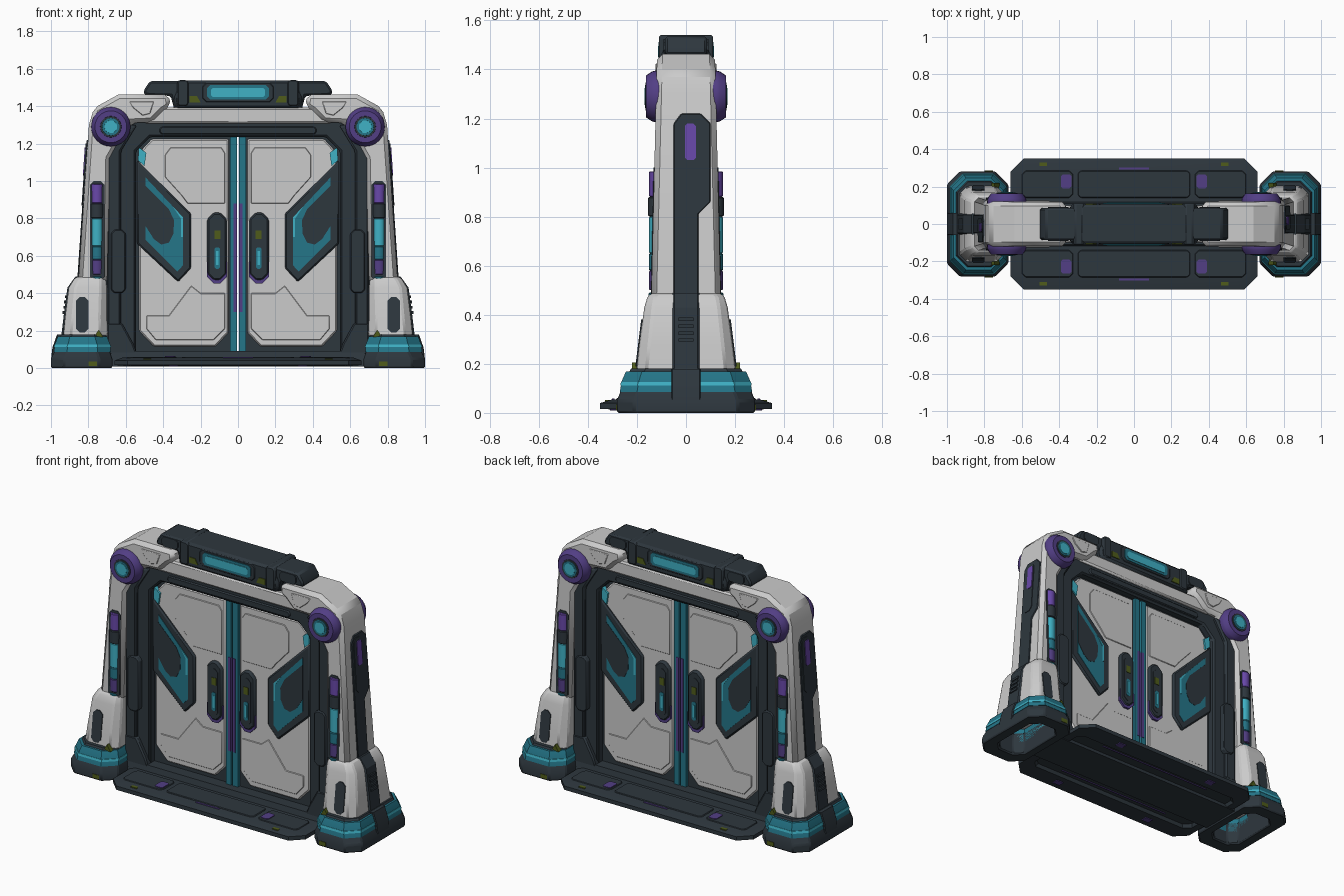
import bpy, bmesh, math
from mathutils import Vector

if "Cube" in bpy.data.objects:
    bpy.data.objects.remove(bpy.data.objects["Cube"])


def material(name, rgb):
    m = bpy.data.materials.new(name)
    m.diffuse_color = (*rgb, 1)
    m.use_nodes = True
    m.node_tree.nodes["Principled BSDF"].inputs["Base Color"].default_value = m.diffuse_color
    return m


WHITE = material("pale grey armour", (0.6, 0.6, 0.6))
DARK = material("dark slate", (0.027, 0.038, 0.048))
TEAL = material("teal", (0.018, 0.18, 0.25))
CYAN = material("bright cyan", (0.05, 0.44, 0.56))
PURPLE = material("purple", (0.085, 0.049, 0.235))
LILAC = material("bright violet", (0.14, 0.065, 0.4))
OLIVE = material("olive", (0.08, 0.108, 0.011))


def finish(name, bm, mat, mirror, bevel):
    bmesh.ops.recalc_face_normals(bm, faces=bm.faces)
    me = bpy.data.meshes.new(name)
    bm.to_mesh(me)
    bm.free()
    me.materials.append(mat)
    ob = bpy.data.objects.new(name, me)
    bpy.context.collection.objects.link(ob)
    bpy.ops.object.select_all(action='DESELECT')
    ob.select_set(True)
    bpy.context.view_layer.objects.active = ob
    bpy.ops.object.shade_smooth_by_angle(angle=math.radians(28))
    if bevel:
        b = ob.modifiers.new("Bevel", 'BEVEL')
        b.width, b.segments = bevel, 1
        b.limit_method = 'ANGLE'
    if mirror:
        m = ob.modifiers.new("Mirror", 'MIRROR')
        m.use_axis = ('X' in mirror, 'Y' in mirror, False)
        m.use_mirror_merge = False
    return ob


def skin(name, rings, mat, mirror='', bevel=0.0, closed=False):
    """Bridge equal rings of points, then cap both ends or close the loop."""
    bm = bmesh.new()
    vs = [[bm.verts.new(p) for p in r] for r in rings]
    n = len(vs[0])
    for a, b in zip(vs, vs[1:] + vs[:1] if closed else vs[1:]):
        for i in range(n):
            j = (i + 1) % n
            bm.faces.new((a[i], a[j], b[j], b[i]))
    if not closed:
        bm.faces.new(vs[0][::-1])
        bm.faces.new(vs[-1])
    return finish(name, bm, mat, mirror, bevel)


def prism(name, pts, d0, d1, mat, axis='Y', mirror='', bevel=0.0, warp=None):
    """Extrude a profile along an axis; warp may move each point."""
    def place(a, b, d):
        p = {'Y': (a, d, b), 'X': (d, a, b), 'Z': (a, b, d)}[axis]
        return warp(Vector(p)) if warp else p
    return skin(name, [[place(a, b, d) for a, b in pts] for d in (d0, d1)], mat, mirror, bevel)


def rect(x0, x1, z0, z1, c=0.0):
    if not c:
        return [(x0, z0), (x1, z0), (x1, z1), (x0, z1)]
    return [(x0 + c, z0), (x1 - c, z0), (x1, z0 + c), (x1, z1 - c),
            (x1 - c, z1), (x0 + c, z1), (x0, z1 - c), (x0, z0 + c)]


def both(name, pts, d, mat, mirror='X', bevel=0.0, warp=None):
    """Profile running right through from front to back."""
    return prism(name, pts, -d, d, mat, 'Y', mirror, bevel, warp)


def loft(name, secs, mat, mirror='X', bevel=0.0, closed=False):
    """Stack of chamfered rectangles: x0, x1, y half, z, chamfer."""
    return skin(name, [[(x, y, z) for x, y in rect(x0, x1, -h, h, c)]
                       for x0, x1, h, z, c in secs], mat, mirror, bevel, closed)


def circle(cx, cz, r, n=32):
    return [(cx + r * math.cos(2 * math.pi * i / n), cz + r * math.sin(2 * math.pi * i / n))
            for i in range(n)]


def sym(half):
    return half + [(-x, z) for x, z in reversed(half)]


# Feet: open-bottomed shoe, teal band with bright line, dark cap
def collar(name, secs, mat, bevel=0.0):
    z0, z1 = secs[0][3], secs[-1][3]
    loft(name, secs + [(.73, .93, .19, z1, .05), (.73, .93, .19, z0, .05)], mat, 'X', bevel, True)


collar("foot_shoe", [(.672, 1.0, .282, 0, .07), (.672, 1.0, .282, .05, .07),
                     (.685, .98, .266, .09, .07), (.70, .96, .24, .15, .06)], DARK, .008)
collar("foot_band", [(.680, .985, .27, .085, .07), (.685, .978, .262, .13, .07),
                     (.70, .964, .245, .168, .065)], TEAL)
collar("foot_line", [(.68, .984, .268, .112, .07), (.681, .981, .265, .126, .07)], CYAN)
collar("foot_cap", [(.70, .955, .235, .16, .06), (.71, .945, .225, .18, .06)], DARK)
loft("foot_outer_clasp", [(.93, 1.0, .06, .045, .005), (.93, .992, .06, .11, .005),
                          (.92, .968, .06, .178, .005)], DARK)
prism("foot_marker", [(.72, .165), (.77, .165), (.745, .205)], -.22, -.19, OLIVE, mirror='XY')
prism("foot_front_tab", rect(.755, .80, .01, .035), -.285, -.27, OLIVE, mirror='XY')

# Lower leg armour
loft("lower_leg", [(.695, .935, .203, .17, .04), (.70, .925, .192, .27, .04),
                   (.70, .905, .17, .43, .035), (.705, .88, .158, .47, .03),
                   (.705, .865, .146, .487, .03)], WHITE, bevel=.008)
loft("lower_leg_side_strip", [(.8, .945, .055, .17, .008), (.8, .932, .055, .28, .008),
                              (.8, .912, .055, .43, .008), (.8, .87, .055, .488, .008)], DARK)
for i in range(4):
    z = .29 + i * .028
    prism("side_vent_bar", rect(-.03, .03, z, z + .014), .88, .938 - i * .004, DARK, 'X', 'X')
prism("lower_leg_slot", rect(.80, .865, .19, .38, .02), -.006, .004, DARK, mirror='XY',
      warp=lambda p: Vector((p.x, p.y - .203 + max(0, p.z - .17) * .125, p.z)))


# Pillars and shoulders: one tapered white profile
def taper(p):
    return Vector((p.x, p.y * (.142 - .024 * (p.z - .46)), p.z))


both("pillar_shoulder", [(.855, .45), (.797, 1.3), (.77, 1.39), (.64, 1.462), (.37, 1.462),
                         (.36, 1.40), (.40, 1.375), (.46, 1.315), (.57, 1.31), (.64, 1.2),
                         (.685, 1.12), (.70, .45)], 1, WHITE, bevel=.022, warp=taper)
both("shoulder_plate", [(.45, 1.425), (.58, 1.425), (.56, 1.39), (.51, 1.35), (.47, 1.36)],
     1.045, WHITE, bevel=.003, warp=taper)

# Outer side panels, half-turn symmetric
for s in (1, -1):
    def lean(p, s=s):
        return Vector((s * (p.x + .855 - .068 * (p.z - .45)), s * p.y, p.z))
    prism("side_panel", [(-.05, .46), (.05, .46), (.05, .81), (.1, .86), (.1, 1.18), (.06, 1.22),
                         (-.02, 1.22), (-.05, 1.18)], -.03, .006, DARK, 'X', bevel=.004, warp=lean)
    prism("side_panel_raised", rect(-.03, .045, .87, 1.2, .02), 0, .01, DARK, 'X', warp=lean)
    prism("side_light", rect(-.005, .04, 1.03, 1.18, .01), 0, .014, LILAC, 'X', warp=lean)

# Light tubes on the pillars
prism("tube_channel", rect(.713, .792, .47, 1.0, .02), -.143, -.1, DARK, mirror='XY',
      warp=lambda p: Vector((p.x, p.y + .02 * (p.z - .47), p.z)))
for name, z0, z1, r, mat in (("tube_foot", .45, .49, .036, TEAL), ("tube_low", .5, .58, .034, PURPLE),
                             ("tube_mid", .58, .65, .034, TEAL), ("tube_glow", .65, .8, .034, CYAN),
                             ("tube_collar", .8, .88, .037, DARK), ("tube_top", .88, .985, .033, LILAC)):
    prism(name, circle(.754, -.117, r, 16), z0, z1, mat, 'Z', 'XY', .004)

# Round shoulder joints
for name, prof, mat in (("joint_hub", [(.105, .125), (.102, .138), (.085, .163)], PURPLE),
                        ("joint_ring", [(.06, .15), (.056, .166)], DARK),
                        ("joint_lens", [(.05, .15), (.046, .168)], TEAL),
                        ("joint_glow", [(.038, .15), (.034, .17)], CYAN)):
    skin(name, [[(x, -y, z) for x, z in circle(.68, 1.29, r)] for r, y in [(prof[0][0], .08)] + prof],
         mat, 'XY')

# Dark inner door frame
both("door_frame", sym([(.71, .04), (.71, 1.12), (.66, 1.22), (.57, 1.325)])
     + [(-.545, .04), (-.545, 1.16), (-.47, 1.235), (.47, 1.235), (.545, 1.16), (.545, .04)],
     .085, DARK, '', .01)
both("frame_outer_trim", [(.625, .06), (.70, .06), (.70, 1.14), (.6, 1.3), (.54, 1.3), (.625, 1.16)],
     .108, DARK, bevel=.01)
both("frame_side_box", rect(.60, .68, .40, .74, .02), .116, DARK, bevel=.006)
both("frame_foot_wedge", [(.53, .05), (.70, .05), (.70, .24), (.62, .24), (.56, .13)], .112, DARK,
     bevel=.008)
both("frame_top_lip", rect(-.42, .42, 1.25, 1.29, .012), .095, DARK, '', .005)

# Top beam and header with light bar
both("white_beam", rect(-.5, .5, 1.308, 1.392), .1, WHITE, '', .01)
both("header_body", sym([(.34, 1.38), (.36, 1.455), (.505, 1.46), (.50, 1.49), (.47, 1.535)]),
     .085, DARK, '', .01)
both("header_core", sym([(.335, 1.388), (.345, 1.44), (.31, 1.515), (.29, 1.538)]), .104, DARK, '', .014)
both("header_clamp", rect(.265, .325, 1.40, 1.54, .012), .11, DARK, bevel=.006)
both("header_side_plate", rect(.35, .46, 1.465, 1.525, .015), .092, DARK)
both("header_bezel", rect(-.19, .19, 1.422, 1.525, .02), .108, DARK, '', .004)
both("header_lamp", rect(-.165, .165, 1.436, 1.512, .015), .112, TEAL, '')
both("header_glow", rect(-.145, .145, 1.45, 1.496, .01), .115, CYAN, '')
both("header_tab", [(.2, 1.42), (.26, 1.42), (.26, 1.455), (.22, 1.455)], .109, OLIVE)

# Doors: slab, armour, raised plates, seam strips with a slim open gap
both("door_slab", rect(.006, .56, .06, 1.25), .04, DARK)
both("door_armour", [(.12, .115), (.45, .115), (.53, .2), (.53, 1.15), (.46, 1.225), (.05, 1.225),
                     (.05, .19)], .055, WHITE, bevel=.008)
both("door_upper_plate", [(.09, 1.18), (.36, 1.18), (.39, 1.14), (.39, 1.02), (.30, .92),
                          (.27, .88), (.07, .88), (.07, 1.15)], .059, WHITE, bevel=.003)
both("door_lower_plate", [(.07, .4), (.2, .4), (.25, .44), (.37, .28), (.49, .28), (.49, .21),
                          (.44, .15), (.13, .15), (.07, .21)], .059, WHITE, bevel=.003)
both("door_corner_light", [(.49, 1.15), (.53, 1.18), (.535, 1.11), (.5, 1.08)], .066, CYAN)
both("window_rim", [(.54, 1.11), (.25, .825), (.25, .535), (.32, .46), (.54, .665)], .07, DARK,
     bevel=.008)
both("window_teal", [(.495, 1.02), (.293, .805), (.293, .55), (.325, .515), (.495, .685)], .073, TEAL)
both("window_glass", [(.495, .975), (.37, .85), (.342, .79), (.345, .72), (.37, .67), (.41, .66),
                      (.45, .69), (.495, .76)], .075, DARK)
both("window_edge_glow", [(.35, .865), (.295, .807), (.295, .70), (.306, .70), (.306, .80)],
     .0755, CYAN)
both("seam_teal", rect(.006, .042, .09, 1.235), .06, TEAL)
both("seam_violet", rect(.006, .025, .3, .88), .063, PURPLE)
both("handle_trim", rect(.058, .165, .453, .6, .035), .068, PURPLE)
both("handle_body", rect(.06, .165, .468, .832, .035), .075, DARK, bevel=.01)
both("handle_inset", rect(.085, .14, .5, .79, .02), .078, DARK)
both("handle_light", rect(.096, .125, .53, .645, .008), .081, TEAL)
both("handle_glow", rect(.104, .117, .55, .625), .083, CYAN)
both("handle_tab", rect(.094, .125, .69, .735), .081, OLIVE)

# Threshold: sloped plate recessed underneath, sill, tread panels and markers
loft("threshold", [(-.6, .6, .22, .032, .04), (-.61, .61, .23, .012, .04), (-.66, .66, .35, .016, .07),
                   (-.66, .66, .35, .04, .07), (-.62, .62, .30, .055, .06)], DARK, '')
loft("sill", [(-.70, .70, .13, .008, .02), (-.70, .70, .11, .09, .02)], DARK, '')
prism("tread_middle", rect(-.30, .30, .14, .285, .015), .045, .06, DARK, 'Z', 'Y', .004)
prism("tread_side", rect(.325, .6, .14, .285, .02), .045, .059, DARK, 'Z', 'XY', .004)
prism("tread_light", rect(.335, .39, .19, .265, .01), .05, .063, PURPLE, 'Z', 'XY')
prism("edge_marker", rect(.465, .505, .305, .33), .03, .052, OLIVE, 'Z', 'XY')
prism("edge_strip", rect(-.08, .08, .292, .302), .05, .058, PURPLE, 'Z', 'Y')
prism("underside_light_line", rect(-.4, .4, .185, .192), .027, .04, PURPLE, 'Z', 'Y')
prism("underside_marker", rect(.32, .37, .27, .31), .009, .03, PURPLE, 'Z', 'XY')
